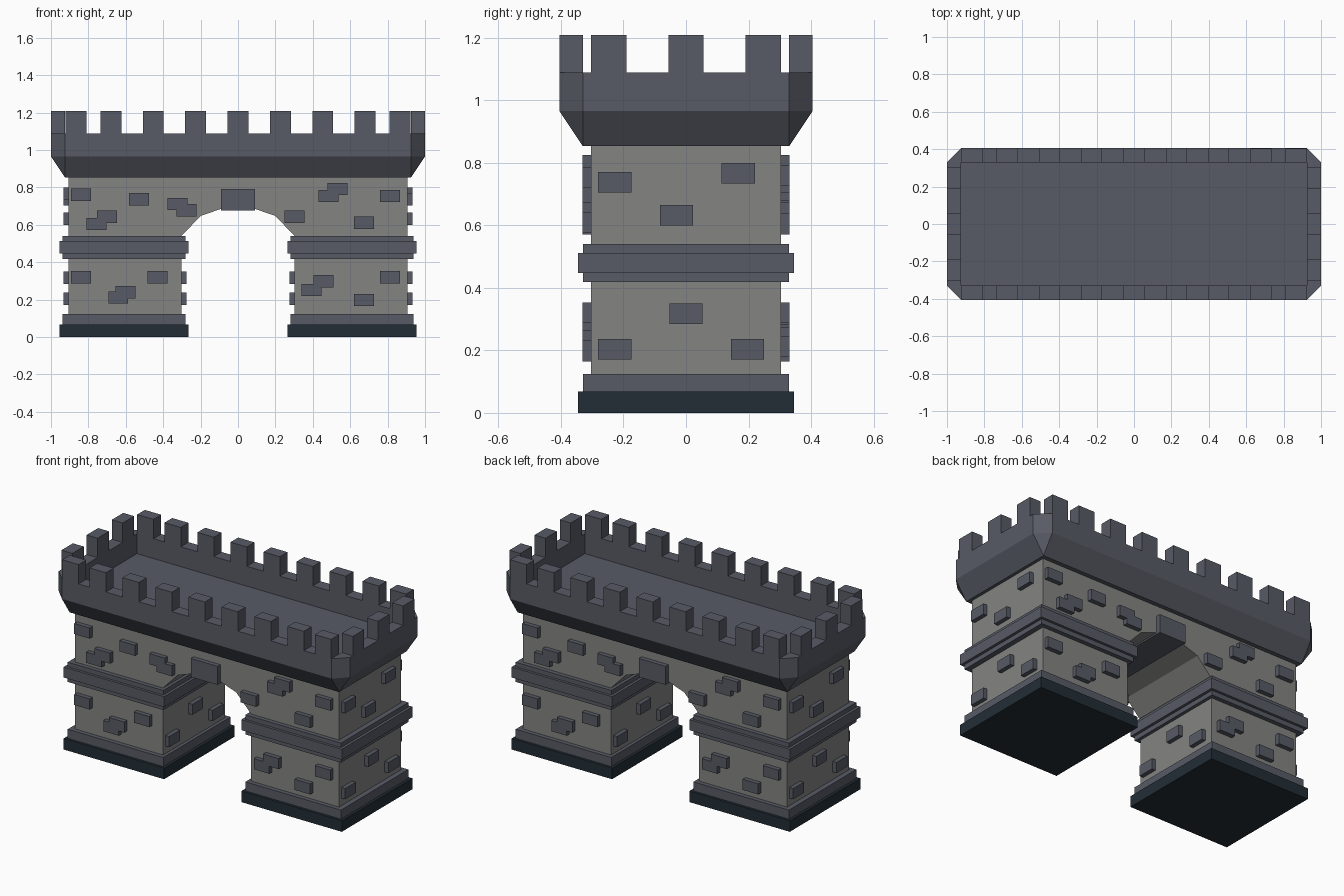
import bpy, bmesh
from mathutils import Matrix, Vector

cube = bpy.data.objects.get("Cube")
if cube:
    bpy.data.objects.remove(cube, do_unlink=True)


def material(name, rgb):
    m = bpy.data.materials.new(name)
    m.use_nodes = True
    m.diffuse_color = (*rgb, 1)
    bsdf = next(n for n in m.node_tree.nodes if n.type == "BSDF_PRINCIPLED")
    bsdf.inputs["Base Color"].default_value = (*rgb, 1)
    return m


STONE = material("grey stone", (0.23, 0.23, 0.225))
SLATE = material("slate blue grey", (0.096, 0.104, 0.13))
DARK = material("dark teal", (0.016, 0.027, 0.036))


def finish(name, bm, mat):
    bmesh.ops.recalc_face_normals(bm, faces=bm.faces)
    mesh = bpy.data.meshes.new(name)
    bm.to_mesh(mesh)
    bm.free()
    mesh.materials.append(mat)
    obj = bpy.data.objects.new(name, mesh)
    bpy.context.collection.objects.link(obj)
    return obj


def add_box(bm, x, y, z):
    """Box spanning three (low, high) ranges."""
    lo, hi = zip(x, y, z)
    mid = (Vector(lo) + Vector(hi)) / 2
    size = Vector(hi) - Vector(lo)
    bmesh.ops.create_cube(bm, size=1, matrix=Matrix.Translation(mid) @ Matrix.Diagonal((*size, 1)))


def box(name, mat, x, y, z):
    bm = bmesh.new()
    add_box(bm, x, y, z)
    return finish(name, bm, mat)


def half_turn(bm):
    """Add a copy of everything, turned half round the vertical axis."""
    new = bmesh.ops.duplicate(bm, geom=bm.verts[:] + bm.edges[:] + bm.faces[:])["geom"]
    verts = [g for g in new if isinstance(g, bmesh.types.BMVert)]
    bmesh.ops.rotate(bm, verts=verts, matrix=Matrix.Rotation(3.14159265, 3, "Z"))


# Stone body with a faceted arch
half = [(0.09, 0.685), (0.20, 0.647), (0.302, 0.54), (0.302, 0.05), (0.906, 0.05), (0.906, 0.87)]
outline = half + [(-x, z) for x, z in reversed(half)]
bm = bmesh.new()
face = bm.faces.new([bm.verts.new((x, -0.303, z)) for x, z in outline])
side = bmesh.ops.extrude_face_region(bm, geom=[face])["geom"]
bmesh.ops.translate(bm, vec=(0, 0.606, 0), verts=[g for g in side if isinstance(g, bmesh.types.BMVert)])
finish("arch_body", bm, STONE)

# Plinths and bands round both pillars
layers = [("base", DARK, 0.345, 0.346, 0, 0.068),
          ("plinth", SLATE, 0.328, 0.33, 0.068, 0.124),
          ("band", SLATE, 0.328, 0.33, 0.418, 0.54),
          ("band_rim", SLATE, 0.345, 0.346, 0.447, 0.512)]
for label, s in (("left", 1), ("right", -1)):
    for name, mat, hx, hy, z0, z1 in layers:
        box(f"{label}_{name}", mat, (s * 0.61 - hx, s * 0.61 + hx), (-hy, hy), (z0, z1))

# Keystone through the top of the arch
box("keystone", SLATE, (-0.092, 0.092), (-0.331, 0.331), (0.675, 0.79))

# Raised bricks on the long faces: centre x, z
W, H = 0.053, 0.033
bricks = [(-0.84, 0.76), (-0.53, 0.736), (-0.7, 0.642), (-0.757, 0.604),
          (-0.324, 0.711), (-0.275, 0.677), (0.302, 0.642), (0.532, 0.791),
          (0.484, 0.754), (0.674, 0.61), (0.813, 0.754), (-0.84, 0.32),
          (-0.43, 0.32), (-0.602, 0.24), (-0.64, 0.211), (0.457, 0.297),
          (0.393, 0.251), (0.674, 0.198), (0.813, 0.32)]
bm = bmesh.new()
for x, z in bricks:
    add_box(bm, (x - W, x + W), (-0.331, -0.29), (z - H, z + H))
half_turn(bm)
finish("long_face_bricks", bm, SLATE)

# Raised bricks on the pillar ends and inside the passage: centre y, z
lower = [(0, 0.317), (-0.228, 0.204), (0.197, 0.204)]
upper = [(-0.228, 0.737), (0.167, 0.766), (-0.03, 0.632)]
bm = bmesh.new()
for face_x, spots in ((0.906, lower + upper), (-0.302, lower)):
    for y, z in spots:
        add_box(bm, (face_x - 0.015, face_x + 0.026), (y - W, y + W), (z - H, z + H))
half_turn(bm)
finish("pillar_side_bricks", bm, SLATE)

# Flared parapet with cut corners and a sunken walkway
IX, IY, OX, OY = 0.925, 0.33, 1.0, 0.405
FOOT, FLARE, WALL, TOP = 0.853, 0.965, 1.088, 1.208
corners = [(-1, -1), (1, -1), (1, 1), (-1, 1)]
bm = bmesh.new()


def rect(z):
    return [bm.verts.new((sx * IX, sy * IY, z)) for sx, sy in corners]


def octagon(z):
    pts = []
    for sx, sy in corners:
        pair = [(sx * OX, sy * IY), (sx * IX, sy * OY)]
        pts += pair if sx * sy > 0 else pair[::-1]
    return [bm.verts.new((x, y, z)) for x, y in pts]


def bridge(ring, octa):
    """Join a rectangle to an octagon, with a triangle at each corner."""
    for i in range(4):
        j = (i + 1) % 4
        bm.faces.new((ring[i], octa[2 * i], octa[2 * i + 1]))
        bm.faces.new((ring[i], octa[2 * i + 1], octa[2 * j], ring[j]))


def wall(a, b):
    for i in range(len(a)):
        j = (i + 1) % len(a)
        bm.faces.new((a[i], a[j], b[j], b[i]))


foot, flare, rim = rect(FOOT), octagon(FLARE), octagon(WALL)
inner, floor = rect(WALL), rect(FLARE)
bm.faces.new(foot)
bridge(foot, flare)
wall(flare, rim)
bridge(inner, rim)
wall(inner, floor)
bm.faces.new(floor)
finish("parapet", bm, SLATE)

# Merlons along all four walls
bm = bmesh.new()
for x in [i * 0.2265 for i in range(-3, 4)] + [-0.867, 0.867]:
    add_box(bm, (x - 0.056, x + 0.056), (-OY, -IY), (WALL, TOP))
for y in (-0.247, 0, 0.247):
    add_box(bm, (IX, OX), (y - 0.056, y + 0.056), (WALL, TOP))
half_turn(bm)
finish("merlons", bm, SLATE)
